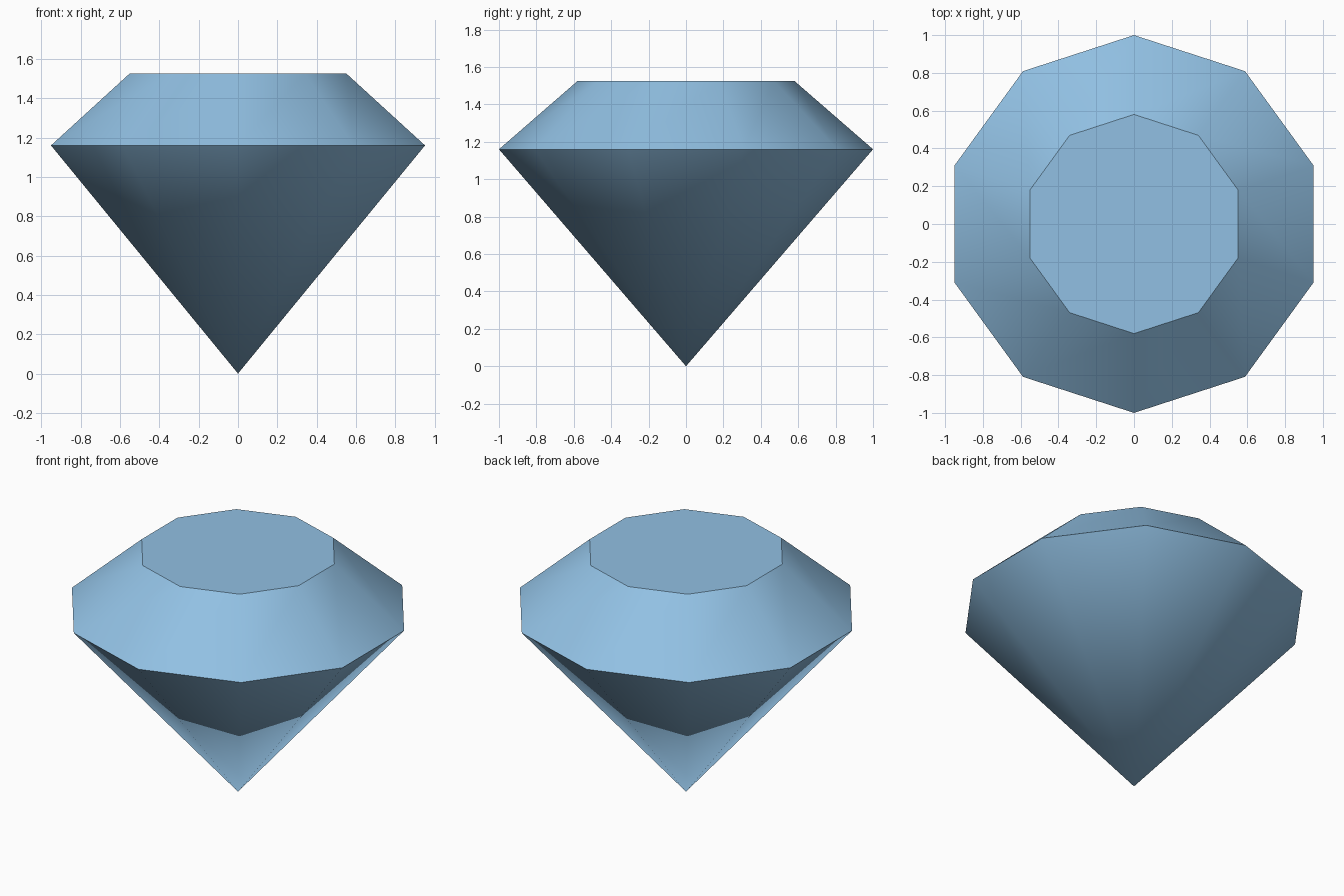
import bpy
import bmesh
from math import cos, sin, pi, radians

SIDES = 10
GIRDLE_R, GIRDLE_Z = 1.0, 1.16
TABLE_R, TABLE_Z = 0.58, 1.525

cube = bpy.data.objects.get("Cube")
if cube:
    bpy.data.objects.remove(cube, do_unlink=True)

# Single pale blue gem colour
blue = bpy.data.materials.new("pale_blue")
blue.use_nodes = True
colour = (0.285, 0.53, 0.77, 1)
blue.diffuse_color = colour
blue.node_tree.nodes["Principled BSDF"].inputs["Base Color"].default_value = colour

bm = bmesh.new()


def ring(radius, z):
    """Ten-sided ring with a corner pointing at the front."""
    angles = [2 * pi * i / SIDES - pi / 2 for i in range(SIDES)]
    return [bm.verts.new((radius * cos(a), radius * sin(a), z)) for a in angles]


tip = bm.verts.new((0, 0, 0))
girdle = ring(GIRDLE_R, GIRDLE_Z)
table = ring(TABLE_R, TABLE_Z)

# Flat table, sloping crown and pointed lower facets
bm.faces.new(table)
for i in range(SIDES):
    j = (i + 1) % SIDES
    bm.faces.new((girdle[i], girdle[j], table[j], table[i]))
    bm.faces.new((tip, girdle[j], girdle[i]))
bmesh.ops.recalc_face_normals(bm, faces=bm.faces)

mesh = bpy.data.meshes.new("gem")
bm.to_mesh(mesh)
bm.free()
mesh.materials.append(blue)
gem = bpy.data.objects.new("gem", mesh)
bpy.context.collection.objects.link(gem)

# Soft facets with crisp girdle and table edges
bpy.ops.object.select_all(action="DESELECT")
gem.select_set(True)
bpy.context.view_layer.objects.active = gem
bpy.ops.object.shade_smooth_by_angle(angle=radians(32))
